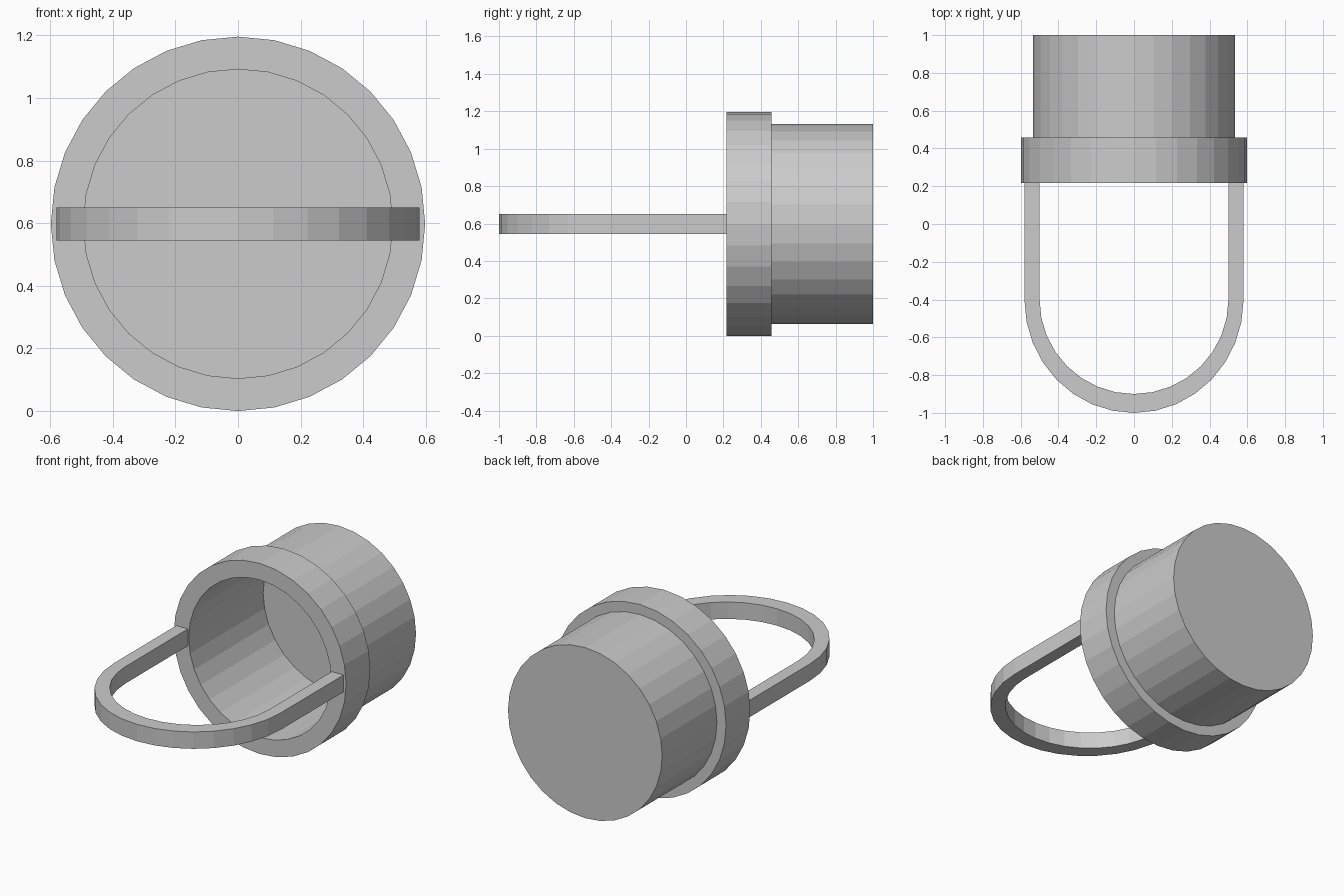
import bpy, bmesh, math

if "Cube" in bpy.data.objects:
    bpy.data.objects.remove(bpy.data.objects["Cube"], do_unlink=True)

grey = bpy.data.materials.new("plain grey")
grey.use_nodes = True
colour = (0.6, 0.6, 0.6, 1)
grey.diffuse_color = colour
grey.node_tree.nodes["Principled BSDF"].inputs["Base Color"].default_value = colour

SIDES = 32
AXIS_Z = 0.598
RIM_FRONT, RIM_BACK = 0.217, 0.457
BORE = 0.494


def finish(name, bm):
    bmesh.ops.recalc_face_normals(bm, faces=bm.faces)
    mesh = bpy.data.meshes.new(name)
    bm.to_mesh(mesh)
    bm.free()
    mesh.materials.append(grey)
    obj = bpy.data.objects.new(name, mesh)
    bpy.context.collection.objects.link(obj)
    return obj


def lathe(name, profile):
    """Revolve (radius, y) points about the horizontal axis, capping both ends."""
    bm = bmesh.new()
    rings = []
    for r, y in profile:
        angles = [2 * math.pi * i / SIDES for i in range(SIDES)]
        rings.append([bm.verts.new((r * math.sin(a), y, AXIS_Z + r * math.cos(a)))
                      for a in angles])
    for a, b in zip(rings, rings[1:]):
        for i in range(SIDES):
            j = (i + 1) % SIDES
            bm.faces.new((a[i], a[j], b[j], b[i]))
    bm.faces.new(rings[0])
    bm.faces.new(rings[-1])
    return finish(name, bm)


# Cup with a thick rim and a closed back
lathe("cup", [(BORE, 0.955), (BORE, RIM_FRONT), (0.598, RIM_FRONT),
              (0.598, RIM_BACK), (0.535, RIM_BACK), (0.535, 1.0)])


# Flat U-shaped handle
def u_path(rx, ry):
    arc = [math.pi * i / 16 for i in range(17)]
    bend = [(rx * math.cos(a), -0.4 - ry * math.sin(a)) for a in arc]
    return [(rx, RIM_FRONT)] + bend + [(-rx, RIM_FRONT)]


bm = bmesh.new()
outer, inner = u_path(0.58, 0.6), u_path(0.5, 0.5)
sections = []
for (ox, oy), (ix, iy) in zip(outer, inner):
    corners = [(ox, oy, 0.545), (ox, oy, 0.651), (ix, iy, 0.651), (ix, iy, 0.545)]
    sections.append([bm.verts.new(c) for c in corners])
for a, b in zip(sections, sections[1:]):
    for i in range(4):
        j = (i + 1) % 4
        bm.faces.new((a[i], a[j], b[j], b[i]))
bm.faces.new(sections[0])
bm.faces.new(sections[-1])
finish("handle", bm)
